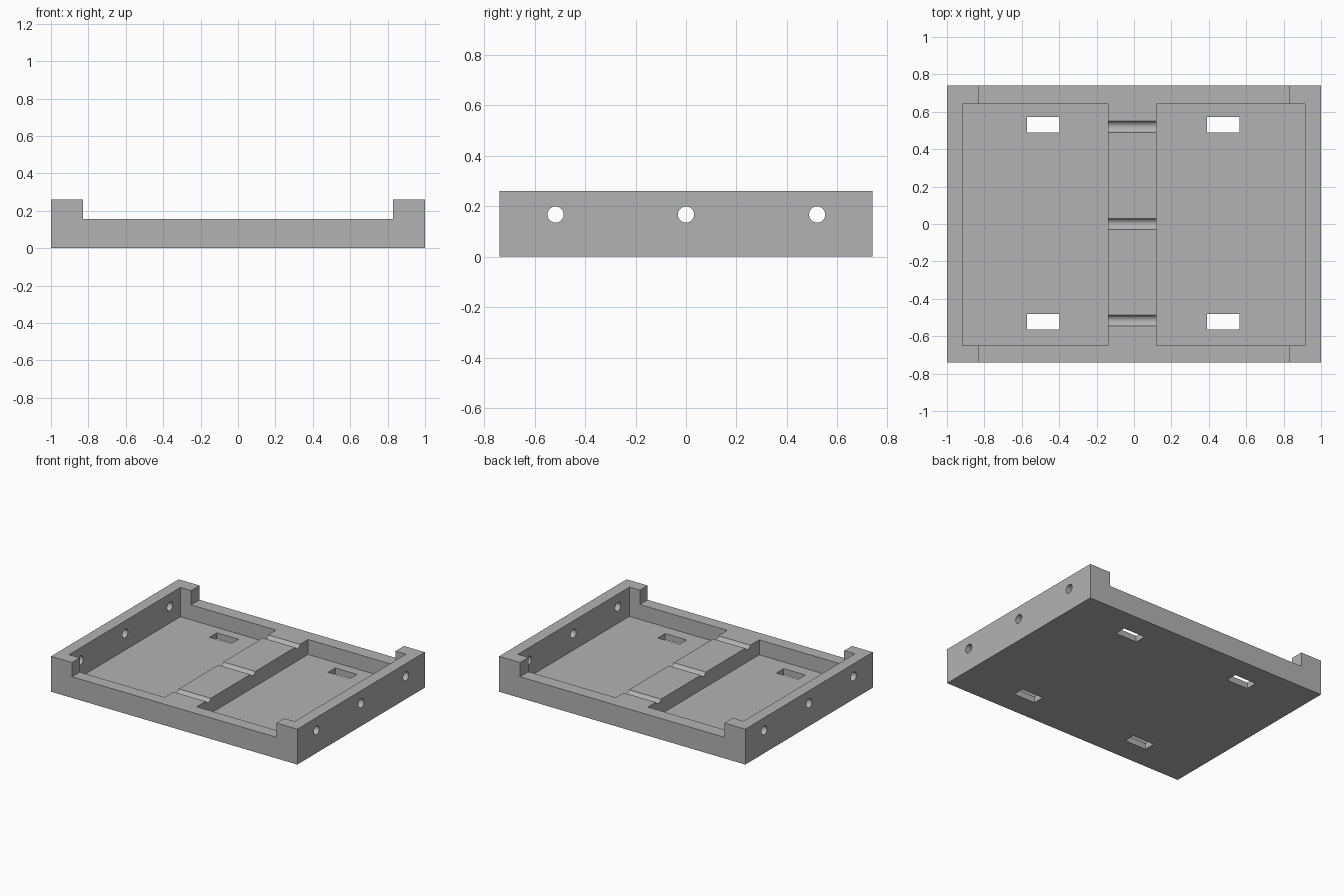
import bpy
import math

old = bpy.data.objects.get("Cube")
if old:
    bpy.data.objects.remove(old, do_unlink=True)

# Single flat colour
grey = bpy.data.materials.new("plain grey")
grey.use_nodes = True
colour = (0.45, 0.45, 0.45, 1)
grey.diffuse_color = colour
grey.node_tree.nodes["Principled BSDF"].inputs["Base Color"].default_value = colour


def box(name, x, y, z):
    """Box spanning the given (min, max) range on each axis."""
    spans = (x, y, z)
    bpy.ops.mesh.primitive_cube_add(size=1, location=[(a + b) / 2 for a, b in spans])
    obj = bpy.context.object
    obj.name = name
    obj.scale = [b - a for a, b in spans]
    bpy.ops.object.transform_apply(location=True, rotation=True, scale=True)
    obj.data.materials.append(grey)
    return obj


def carve(target, cutter):
    """Subtract the cutter from the target, then discard the cutter."""
    mod = target.modifiers.new("cut", "BOOLEAN")
    mod.operation = "DIFFERENCE"
    mod.solver = "EXACT"
    mod.object = cutter
    cutter.hide_render = True
    bpy.context.view_layer.objects.active = target
    bpy.ops.object.modifier_apply(modifier=mod.name)
    bpy.data.objects.remove(cutter, do_unlink=True)


FLOOR, RIM, TOP = 0.045, 0.155, 0.26

# Solid block that the tray is cut from
tray = box("tray", (-1, 1), (-0.74, 0.74), (0, TOP))

# Lowered middle of the front and back rims, leaving raised corners
carve(tray, box("rim_cutter", (-0.83, 0.83), (-1, 1), (RIM, 0.5)))

# Two pockets with a central ridge between them
for x in ((-0.917, -0.14), (0.12, 0.915)):
    carve(tray, box("pocket_cutter", x, (-0.65, 0.642), (FLOOR, 0.6)))

# Four rectangular slots through the floor
for x in ((-0.573, -0.398), (0.39, 0.565)):
    for y in ((-0.565, -0.48), (0.488, 0.573)):
        carve(tray, box("slot_cutter", x, y, (-0.1, 0.1)))

# Three long bores: holes in the side walls, grooves across the ridge
for y in (-0.517, 0, 0.52):
    bpy.ops.mesh.primitive_cylinder_add(
        vertices=48, radius=0.032, depth=2.4,
        location=(0, y, 0.167), rotation=(0, math.pi / 2, 0))
    bore = bpy.context.object
    bore.data.materials.append(grey)
    carve(tray, bore)

# Smooth bores with crisp edges
bpy.ops.object.select_all(action="DESELECT")
tray.select_set(True)
bpy.context.view_layer.objects.active = tray
bpy.ops.object.shade_smooth_by_angle(angle=math.radians(30))
